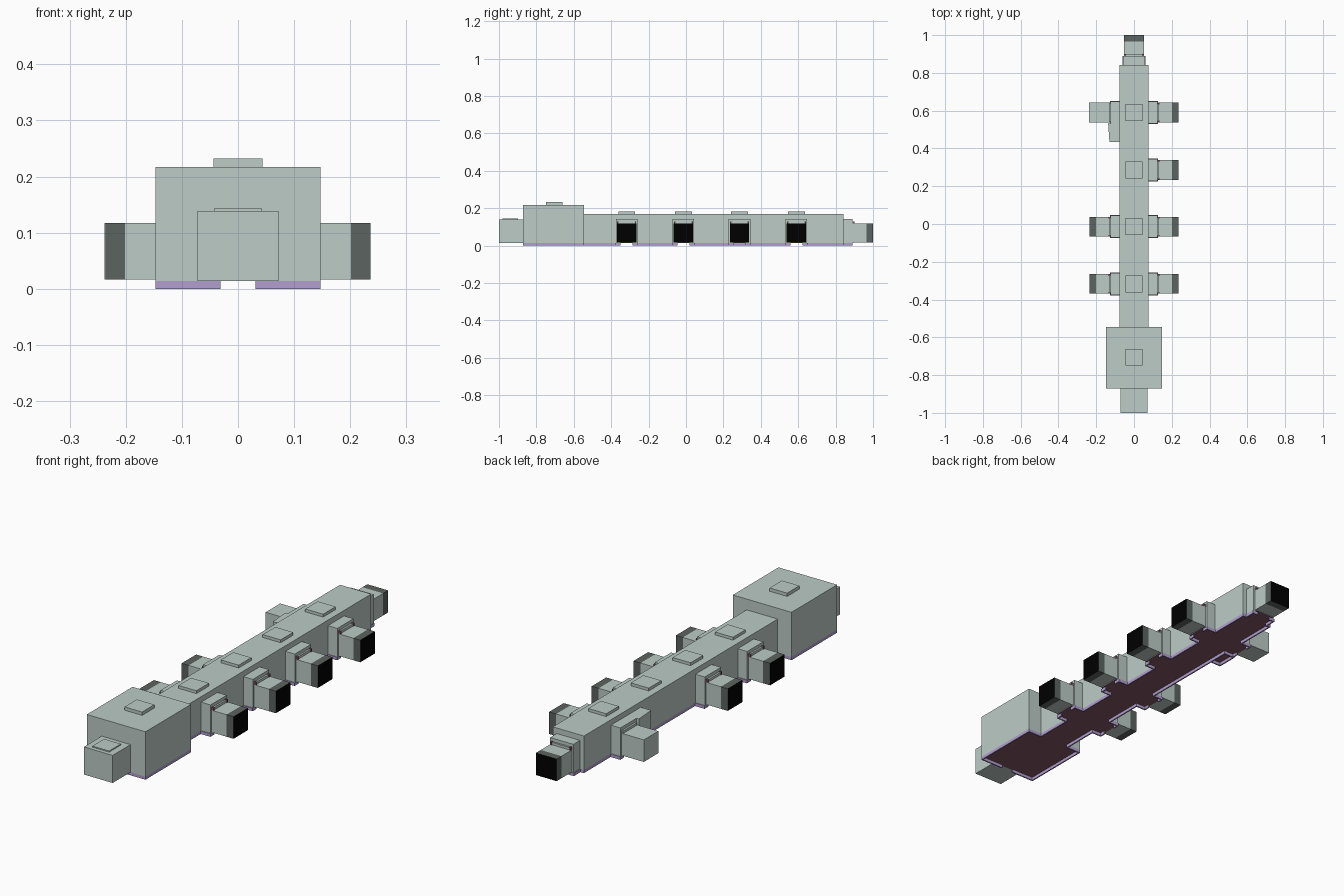
import bpy, bmesh, math
from mathutils import Matrix, Vector

cube = bpy.data.objects.get("Cube")
if cube:
    bpy.data.objects.remove(cube, do_unlink=True)


def material(name, srgb):
    col = [(c / 12.92 if c < 0.04 else ((c + 0.055) / 1.055) ** 2.4) for c in srgb] + [1]
    m = bpy.data.materials.new(name)
    m.use_nodes = True
    m.diffuse_color = col
    node = next(n for n in m.node_tree.nodes if n.type == 'BSDF_PRINCIPLED')
    node.inputs["Base Color"].default_value = col
    return m


PALE = material("pale_grey_green", (0.74, 0.80, 0.78))
DARK = material("dark_grey", (0.36, 0.39, 0.375))
BLACK = material("black", (0, 0, 0))
PURPLE = material("purple", (0.70, 0.62, 0.81))
MAROON = material("maroon", (0.51, 0.34, 0.385))

FLOOR = 0.014
HALF = 0.078      # half width of the corridor
HALL = 0.147      # half width of the front hall


def box(name, x, y, z, mats, face=None, frame=Matrix()):
    """Box from ranges; the face looking along `face` takes the second material."""
    bm = bmesh.new()
    bmesh.ops.create_cube(bm, size=1)
    for v in bm.verts:
        v.co = [r[0] + (c + 0.5) * (r[1] - r[0]) for c, r in zip(v.co, (x, y, z))]
    bm.normal_update()
    if face:
        for f in bm.faces:
            if f.normal.dot(Vector(face)) > 0.9:
                f.material_index = 1
    me = bpy.data.meshes.new(name)
    bm.to_mesh(me)
    bm.free()
    for m in mats:
        me.materials.append(m)
    ob = bpy.data.objects.new(name, me)
    ob.matrix_world = frame
    bpy.context.collection.objects.link(ob)
    return ob


def room(name, x, y, top, frame=Matrix()):
    return box(name, x, y, (FLOOR, top), (PALE, MAROON), (0, 0, -1), frame)


def rim(name, x0, y0, x1, y1, frame=Matrix()):
    """Thin skirting wall under the floor edge."""
    t = 0.003
    box(name, (min(x0, x1) - t, max(x0, x1) + t), (min(y0, y1) - t, max(y0, y1) + t),
        (0, FLOOR), (PURPLE,), None, frame)


def hatch(name, y, size, z, height):
    box(name, (-size, size), (y - size, y + size), (z, z + height), (PALE,))


# Docking port: local x points outward from the wall
def port(name, x, y, angle, capped=True, v0=-0.058):
    fr = Matrix.Translation((x, y, 0)) @ Matrix.Rotation(math.radians(angle), 4, 'Z')
    v1 = 0.058
    room(name + "_collar", (0, 0.047), (v0, v1), 0.143, fr)
    room(name + "_collar_lip", (0.047, 0.055), (-0.05, 0.05), 0.128, fr)
    tube_end = 0.123 if capped else 0.16
    box(name + "_tube", (0.05, tube_end), (-0.052, 0.052), (0.017, 0.117), (PALE,), None, fr)
    if capped:
        box(name + "_cap", (0.123, 0.158), (-0.052, 0.052), (0.017, 0.117),
            (DARK, BLACK), (1, 0, 0), fr)
        for s in (-1, 1):
            box(name + "_latch", (0.047, 0.058), sorted((s * 0.043, s * 0.051)),
                (0.117, 0.13), (MAROON,), None, fr)
    for edge, inner in ((v0, -0.035), (v1, 0.035)):
        rim(name + "_side_rim", 0, edge, 0.045, edge, fr)
        rim(name + "_end_rim", 0.045, edge, 0.045, inner, fr)


# Main rooms
room("front_hall", (-HALL, HALL), (-0.872, -0.545), 0.217)
room("corridor", (-HALF, HALF), (-0.545, 0.842), 0.168)
box("front_entry", (-0.072, 0.072), (-1, -0.872), (FLOOR, 0.139), (PALE,))

# Roof hatches
hatch("hall_hatch", -0.705, 0.044, 0.217, 0.015)
hatch("entry_hatch", -0.94, 0.042, 0.139, 0.005)
PORTS = (-0.317, -0.014, 0.286, 0.59)
for i, y in enumerate(PORTS):
    hatch("corridor_hatch_%d" % (i + 1), y, 0.045, 0.168, 0.013)

# Ports: four on the +x side, three on the -x side, one at the back
for i, y in enumerate(PORTS):
    port("left_port_%d" % (i + 1), HALF, y, 0)
for i in (0, 1):
    port("right_port_%d" % (i + 1), -HALF, PORTS[i], 180)
port("back_port", 0, 0.842, 90)

# Open side passage with a long tapered collar
port("right_passage", -HALF, PORTS[3], 180, capped=False)
wing = room("right_passage_wing", (-0.13, -HALF), (0.435, 0.533), 0.143)
for v in wing.data.vertices:
    if v.co.x < -0.1 and v.co.y > 0.5:
        v.co.x = -0.137
rim("wing_end_rim", -0.127, 0.438, -HALF, 0.438)
rim("wing_side_rim", -0.127, 0.438, -0.127, 0.53)

# Skirting along the corridor, broken at each port
for s, centres in ((1, PORTS), (-1, (PORTS[0], PORTS[1], PORTS[3]))):
    start = -0.545
    for c in centres:
        rim("corridor_rim", s * (HALF - 0.003), start, s * (HALF - 0.003), c - 0.058)
        start = c + 0.058
    rim("corridor_rim", s * (HALF - 0.003), start, s * (HALF - 0.003), 0.839)
    rim("corridor_back_rim", s * 0.058, 0.839, s * (HALF - 0.003), 0.839)

    # Skirting around the front hall, open in the middle of the front
    edge = s * (HALL - 0.003)
    rim("hall_side_rim", edge, -0.869, edge, -0.548)
    rim("hall_front_rim", s * 0.034, -0.869, edge, -0.869)
    rim("hall_back_rim", s * HALF, -0.548, edge, -0.548)
